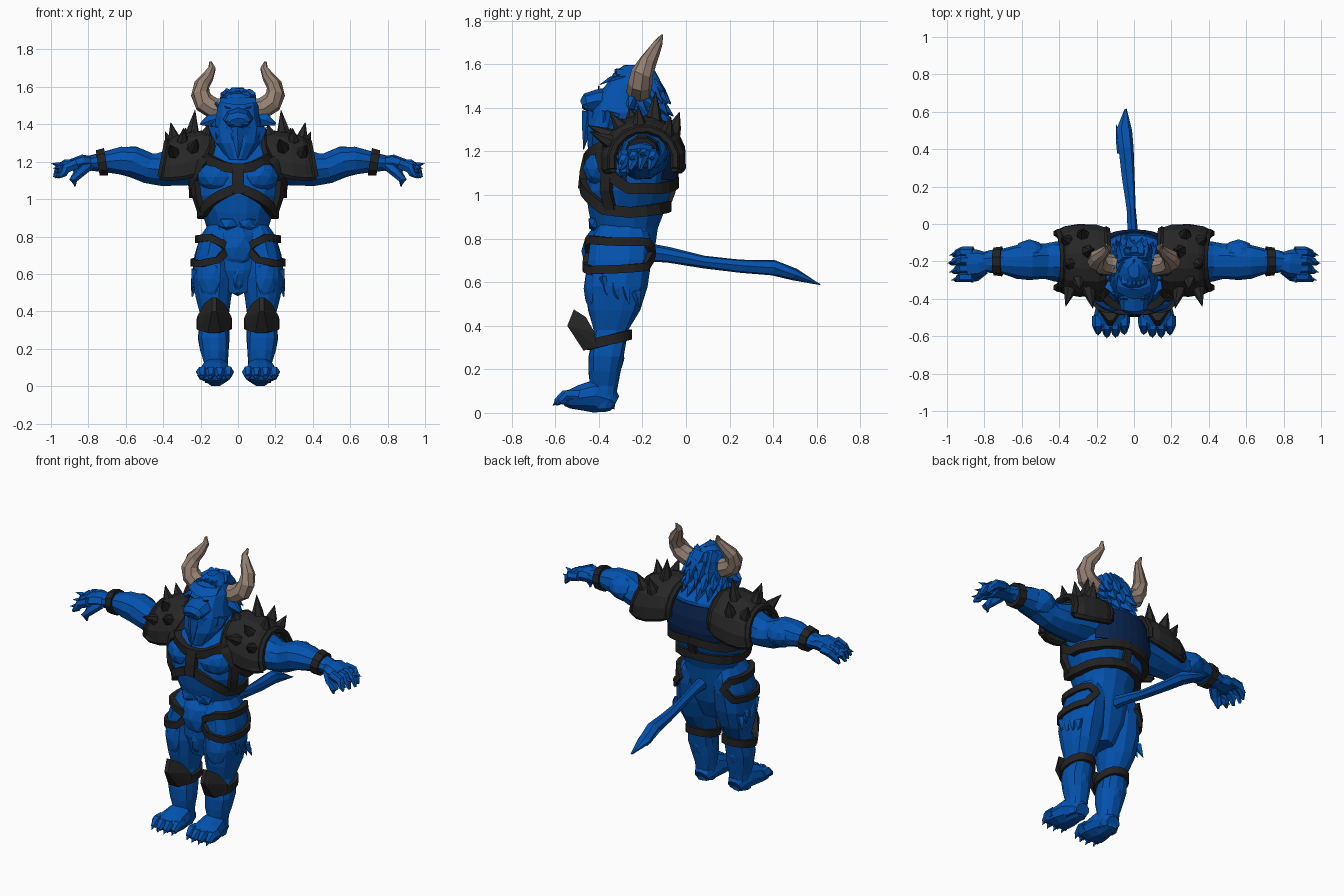
import bpy, bmesh, math, random
from mathutils import Vector as V

random.seed(4)
cube = bpy.data.objects.get("Cube")
if cube:
    bpy.data.objects.remove(cube)


def material(name, color):
    m = bpy.data.materials.new(name)
    m.use_nodes = True
    m.diffuse_color = color
    m.node_tree.nodes["Principled BSDF"].inputs["Base Color"].default_value = color
    return m


HIDE = material("blue hide", (.001, .086, .43, 1))
NAVY = material("navy cloth", (.003, .018, .085, 1))
LEATHER = material("black leather", (.016, .016, .016, 1))
IRON = material("dark iron", (.02, .02, .02, 1))
HORN = material("tan horn", (.3, .22, .17, 1))


def finish(name, bm, mat, pair=False, jitter=0, shell=0):
    """Turn the bmesh into an object, or a mirrored left and right pair."""
    for v in bm.verts:
        v.co += V([random.uniform(-jitter, jitter) for _ in range(3)])
    for side in ("left_", "right_") if pair else ("",):
        if side == "right_":
            for v in bm.verts:
                v.co.x *= -1
        bmesh.ops.recalc_face_normals(bm, faces=bm.faces)
        mesh = bpy.data.meshes.new(side + name)
        bm.to_mesh(mesh)
        mesh.materials.append(mat)
        ob = bpy.data.objects.new(side + name, mesh)
        bpy.context.collection.objects.link(ob)
        if shell:
            mod = ob.modifiers.new("thickness", 'SOLIDIFY')
            mod.thickness, mod.offset = shell, 0
    bm.free()


def loft(bm, rings, cap=True, closed=False, wrap=True):
    rows = [[bm.verts.new(p) for p in r] for r in rings]
    n = len(rows[0])
    for a, b in zip(rows, rows[1:] + rows[:1] if closed else rows[1:]):
        for i in range(n if wrap else n - 1):
            j = (i + 1) % n
            bm.faces.new((a[i], a[j], b[j], b[i]))
    if cap and not closed:
        bm.faces.new(rows[0])
        bm.faces.new(rows[-1])


def tube(bm, path, radii, n=7, ref=V((0, 0, 1))):
    """Sweep an oval along a path; radii are (sideways, upward)."""
    pts, rings = [V(p) for p in path], []
    for i, p in enumerate(pts):
        t = (pts[min(i + 1, len(pts) - 1)] - pts[max(i - 1, 0)]).normalized()
        u = t.cross(ref).normalized()
        w = u.cross(t)
        a, b = radii[i] if isinstance(radii[i], tuple) else (radii[i],) * 2
        rings.append([p + u * a * math.cos(k * math.tau / n) + w * b * math.sin(k * math.tau / n)
                      for k in range(n)])
    loft(bm, rings)


def spike(bm, base, tip, r, n=5):
    ref = V((.3, .9, .1)) if abs(tip[2] - base[2]) > .05 else V((0, 0, 1))
    mid = V(base).lerp(V(tip), .45)
    tube(bm, [base, mid, tip], [r, r * .7, r * .04], n, ref)


def blob(bm, c, size, detail=2):
    made = bmesh.ops.create_icosphere(bm, subdivisions=detail, radius=1)["verts"]
    for v in made:
        v.co = V(c) + V([a * b for a, b in zip(v.co, size)])


def hull(bm, points):
    bmesh.ops.convex_hull(bm, input=[bm.verts.new(p) for p in points])


def surf(table, angle, z, off=0):
    """Point on a body whose rows are z, cx, cy, rx, ry; angle 0 is the front."""
    for lo, hi in zip(table, table[1:]):
        if z <= hi[0]:
            break
    t = max(0, min(1, (z - lo[0]) / (hi[0] - lo[0])))
    cx, cy, rx, ry = [a + (b - a) * t for a, b in zip(lo[1:], hi[1:])]
    s, c = math.sin(math.radians(angle)), math.cos(math.radians(angle))
    s, c = [math.copysign(abs(q) ** .88, q) for q in (s, c)]
    return V((cx + (rx + off) * s, cy - (ry + off) * c, z))


def body(bm, table, n=14):
    loft(bm, [[surf(table, 360 * (k + .5) / n, row[0]) for k in range(n)] for row in table])


def strap(bm, table, path, width, closed=False, thick=.02):
    """Leather band laid over a body along (angle, z) points."""
    steps, fine = 4, []
    for a, b in zip(path, path[1:] + path[:1] if closed else path[1:]):
        fine += [tuple(p + (q - p) * k / steps for p, q in zip(a, b)) for k in range(steps)]
    if not closed:
        fine.append(path[-1])
    pts = [surf(table, *f) for f in fine]
    rings, n = [], len(pts)
    for i, p in enumerate(pts):
        ahead, back = (i + 1, i - 1) if closed else (min(i + 1, n - 1), max(i - 1, 0))
        out = (surf(table, *fine[i], off=.1) - p).normalized()
        w = (pts[ahead % n] - pts[back]).cross(out).normalized() * width / 2
        rings.append([p - w - out * .015, p + w - out * .015, p + w + out * thick, p - w + out * thick])
    loft(bm, rings, closed=closed)


TORSO = [(.5, 0, -.32, .07, .1), (.62, 0, -.31, .15, .14), (.75, 0, -.3, .185, .155),
         (.85, 0, -.28, .165, .15), (.93, 0, -.275, .195, .175), (1.02, 0, -.265, .235, .2),
         (1.12, 0, -.25, .25, .205), (1.2, 0, -.24, .24, .195), (1.29, 0, -.21, .18, .15),
         (1.36, 0, -.22, .1, .1)]
LEG = [(.02, .12, -.385, .055, .055), (.05, .12, -.385, .065, .062), (.12, .12, -.375, .064, .066),
       (.19, .125, -.372, .078, .076), (.26, .13, -.365, .084, .084), (.38, .125, -.345, .078, .085),
       (.47, .13, -.33, .097, .12), (.58, .13, -.32, .115, .145), (.7, .125, -.305, .108, .15),
       (.79, .11, -.3, .1, .145), (.86, .1, -.29, .06, .11)]
HEAD = [(1.21, 0, -.38, .055, .07), (1.3, 0, -.33, .12, .13), (1.38, 0, -.28, .13, .16),
        (1.44, 0, -.27, .12, .15), (1.5, 0, -.25, .11, .125), (1.56, 0, -.245, .075, .09),
        (1.595, 0, -.25, .03, .04)]

# Torso with chest, belly and loin muscles
bm = bmesh.new()
body(bm, TORSO, 16)
for s in (-1, 1):
    blob(bm, (s * .115, -.385, 1.12), (.105, .085, .085))
    for k in range(2):
        blob(bm, (s * .05, -.408 - .008 * k, .935 - .065 * k), (.06, .035, .04), 1)
blob(bm, (0, -.375, .74), (.12, .105, .13))
blob(bm, (0, -.365, .6), (.055, .09, .12))
finish("torso", bm, HIDE, jitter=.004)

# Cloth panel between the shoulder plates
bm = bmesh.new()
loft(bm, [[surf(TORSO, 130 + 10 * k, z, .012) for k in range(11)] for z in (1.07, 1.12, 1.2, 1.28)],
     cap=False, wrap=False)
finish("back_cloth", bm, NAVY, shell=.008)

# Legs and feet
bm = bmesh.new()
body(bm, LEG, 12)
blob(bm, (.14, -.4, .57), (.075, .07, .13))
blob(bm, (.13, -.335, .25), (.06, .05, .08))
for k in range(4):
    y = -.38 + .05 * k
    spike(bm, (.222, y, .62 - .02 * k), (.245, y + .02, .54 - .02 * k), .025, 4)
finish("leg", bm, HIDE, True, .004)
bm = bmesh.new()
tube(bm, [(.115, -.325, .045), (.115, -.35, .06), (.12, -.42, .078), (.123, -.49, .068), (.125, -.54, .06),
          (.125, -.565, .05)],
     [(.045, .04), (.062, .06), (.078, .078), (.092, .06), (.095, .042), (.08, .02)], 10)
for k in range(4):
    x = .052 + .047 * k
    reach = .02 * math.sin(k)
    tube(bm, [(x, -.49, .075), (x, -.54 - reach, .078), (x, -.575 - reach, .05)], [.03, .03, .018], 6)
    spike(bm, (x, -.565 - reach, .06), (x, -.592 - reach, .035), .016, 4)
finish("foot", bm, HIDE, True, .002)

# Arms
bm = bmesh.new()
arm = [(.2, 1.19, .13, .12), (.32, 1.175, .12, .11), (.42, 1.16, .105, .09), (.48, 1.165, .095, .085),
       (.56, 1.2, .1, .085), (.63, 1.205, .09, .078), (.7, 1.2, .07, .062), (.77, 1.195, .06, .045),
       (.81, 1.19, .05, .04)]
tube(bm, [(x, -.2, z) for x, z, a, b in arm], [(a, b) for x, z, a, b in arm], 10)
blob(bm, (.56, -.17, 1.195), (.09, .085, .08))
finish("arm", bm, HIDE, True, .004)

# Hands with four curled fingers and a thumb
bm = bmesh.new()
tube(bm, [(.78, -.2, 1.19), (.83, -.21, 1.195), (.89, -.215, 1.18)], [(.05, .04), (.076, .045), (.08, .036)], 8)
for k in range(4):
    y, drop = -.283 + .045 * k, .012 * abs(k - 2)
    tube(bm, [(.86, y, 1.19), (.92, y, 1.19 - drop), (.96 - drop, y - .01, 1.16 - drop), (.98 - drop, y - .02, 1.115)],
         [.028, .028, .022, .008], 6)
    spike(bm, (.94 - drop, y, 1.18 - drop), (1 - drop, y - .02, 1.19 - 2 * drop), .018, 4)
tube(bm, [(.81, -.24, 1.18), (.85, -.28, 1.14), (.88, -.285, 1.1), (.87, -.28, 1.07)], [.035, .03, .024, .008], 6)
finish("hand", bm, HIDE, True, .002)

# Wrist bands
bm = bmesh.new()
tube(bm, [(.705, -.2, 1.2), (.75, -.2, 1.193)], [(.08, .078), (.074, .072)], 10)
finish("wrist_band", bm, LEATHER, True)

# Chest harness, one half per side
bm = bmesh.new()
for path in ([(0, 1.16), (15, 1.175), (42, 1.22), (48, 1.28)], [(0, 1.06), (30, 1), (60, .935), (95, .92), (180, .95)],
             [(42, 1.22), (58, 1.12), (90, 1.03), (130, 1.03), (180, 1.06)],
             [(62, 1.1), (64, 1.02), (70, .93)]):
    strap(bm, TORSO, path, .05, thick=.026)
finish("chest_harness", bm, LEATHER, True)
bm = bmesh.new()
strap(bm, TORSO, [(0, 1.03), (0, 1.19)], .065, thick=.032)
strap(bm, TORSO, [(180, .95), (180, 1.06)], .05)
finish("harness_centre", bm, LEATHER)

# Thigh rigs and knee guards
bm = bmesh.new()
strap(bm, LEG, [(-32, .735), (-12, .765), (20, .795), (90, .785), (140, .785), (165, .74),
                (140, .67), (90, .66), (35, .655), (-8, .675)], .038, True, .018)
finish("thigh_rig", bm, LEATHER, True)
bm = bmesh.new()
strap(bm, LEG, [(a, .335 - .025 * math.cos(math.radians(a))) for a in range(0, 361, 30)], .045, thick=.015)
finish("knee_strap", bm, LEATHER, True)
bm = bmesh.new()
hull(bm, [(.127 + s * w, y, z) for s in (-1, 1) for w, y, z in
          ((.012, -.515, .475), (.055, -.46, .44), (.092, -.42, .37), (.09, -.41, .31), (.012, -.545, .4),
           (.035, -.47, .285))])
finish("knee_guard", bm, IRON, True)

# Shoulder armour: arched shell leaning inward, raised rims, spikes
arches = [(.15, .16, .14, 1.2, .01), (.2, .175, .17, 1.185, .01), (.29, .18, .18, 1.165, .01),
          (.36, .168, .168, 1.155, .02), (.405, .145, .145, 1.155, .03)]


def arch(x, ry, rz, cz, lean, grow=0):
    angles = [math.radians(-14 + 23 * k) for k in range(10)]
    return [V((x - lean * math.sin(a), -.195 - (ry + grow) * math.cos(a), cz + (rz + grow) * math.sin(a)))
            for a in angles]


bm = bmesh.new()
loft(bm, [arch(*a) for a in arches], cap=False, wrap=False)
finish("shoulder_plate", bm, IRON, True, .005, .03)
bm = bmesh.new()
for a in (arches[0], arches[-1]):
    tube(bm, arch(*a, grow=.004), [.022] * 10, 6, V((1, 0, 0)))
for end in (0, -1):
    tube(bm, [arch(*a)[end] for a in arches], [.02] * 5, 6)
finish("shoulder_rim", bm, LEATHER, True)
bm = bmesh.new()
for base, tip in (((.25, -.15, 1.3), (.23, -.14, 1.475)), ((.33, -.21, 1.27), (.36, -.22, 1.41)),
                  ((.25, -.31, 1.25), (.22, -.45, 1.32)), ((.33, -.3, 1.22), (.365, -.44, 1.29)),
                  ((.18, -.24, 1.31), (.16, -.26, 1.4)), ((.34, -.1, 1.25), (.39, -.07, 1.36)),
                  ((.27, -.07, 1.26), (.28, -.03, 1.38)), ((.3, -.27, 1.27), (.29, -.35, 1.38))):
    spike(bm, base, tip, .044, 6)
finish("shoulder_spikes", bm, IRON, True)

# Head, muzzle, brow and ears
bm = bmesh.new()
body(bm, HEAD, 12)
tube(bm, [(0, -.3, 1.43), (0, -.4, 1.43), (0, -.455, 1.42), (0, -.475, 1.41)],
     [(.09, .075), (.078, .055), (.07, .045), (.045, .025)], 8)
hull(bm, [(s * x, y, z) for s in (-1, 1) for x, y, z in
          ((.02, -.4, 1.505), (.02, -.35, 1.545), (.09, -.33, 1.54), (.1, -.36, 1.515), (.08, -.26, 1.545))])
for s in (-1, 1):
    tube(bm, [(s * .1, -.25, 1.43), (s * .15, -.25, 1.42), (s * .2, -.26, 1.4)],
         [(.02, .025), (.025, .038), (.005, .006)], 6)
    blob(bm, (s * .035, -.455, 1.41), (.03, .025, .025), 1)
finish("head", bm, HIDE, jitter=.003)
bm = bmesh.new()
hull(bm, [(x, y, z) for y in (-.405, -.398) for x, z in ((.035, 1.485), (.075, 1.5), (.065, 1.485))])
finish("eye", bm, LEATHER, True)

# Beard and mane tufts
bm = bmesh.new()
for row in range(2):
    for k in range(-4, 5):
        x = k * .03
        y = -.47 + .06 * row + abs(x) * .9
        spike(bm, (x, y + .03, 1.38 - .04 * row), (x * .95, y, 1.21 + abs(x) * .7 + .02 * (k % 2)), .036, 5)
finish("beard", bm, HIDE, jitter=.003)
bm = bmesh.new()
for row in range(6):
    z = 1.56 - .055 * row
    for k in range(-3, 4):
        angle = 180 + k * 27 + 12 * (row % 2)
        root = surf(HEAD, angle, max(z, 1.36), -.02)
        root.z = z
        tip = root + V((math.sin(math.radians(angle)) * .04, .075 + random.uniform(-.02, .02), -.085))
        spike(bm, root, tip, .04, 5)
for k in range(-2, 3):
    spike(bm, (k * .022, -.32, 1.55), (k * .025, -.19, 1.595 - abs(k) * .02), .028, 5)
finish("mane", bm, HIDE, jitter=.004)

# Horns
bm = bmesh.new()
tube(bm, [(.06, -.225, 1.475), (.13, -.215, 1.485), (.18, -.21, 1.515), (.2, -.2, 1.56), (.193, -.175, 1.61),
          (.16, -.15, 1.655), (.138, -.125, 1.7), (.148, -.11, 1.735)],
     [.056, .058, .056, .051, .042, .031, .019, .006], 8, V((0, 1, .1)))
finish("horn", bm, HORN, True, .002)

# Tail with a flattened tuft
bm = bmesh.new()
tube(bm, [(0, -.2, .74), (-.005, -.08, .725), (-.015, .08, .695), (-.03, .25, .675), (-.045, .4, .665),
          (-.055, .5, .635), (-.045, .615, .59)],
     [(.04, .045), (.028, .035), (.027, .03), (.036, .032), (.044, .038), (.045, .026), (.004, .004)], 7)
spike(bm, (-.07, .38, .665), (-.095, .53, .625), .022, 4)
finish("tail", bm, HIDE, jitter=.003)
